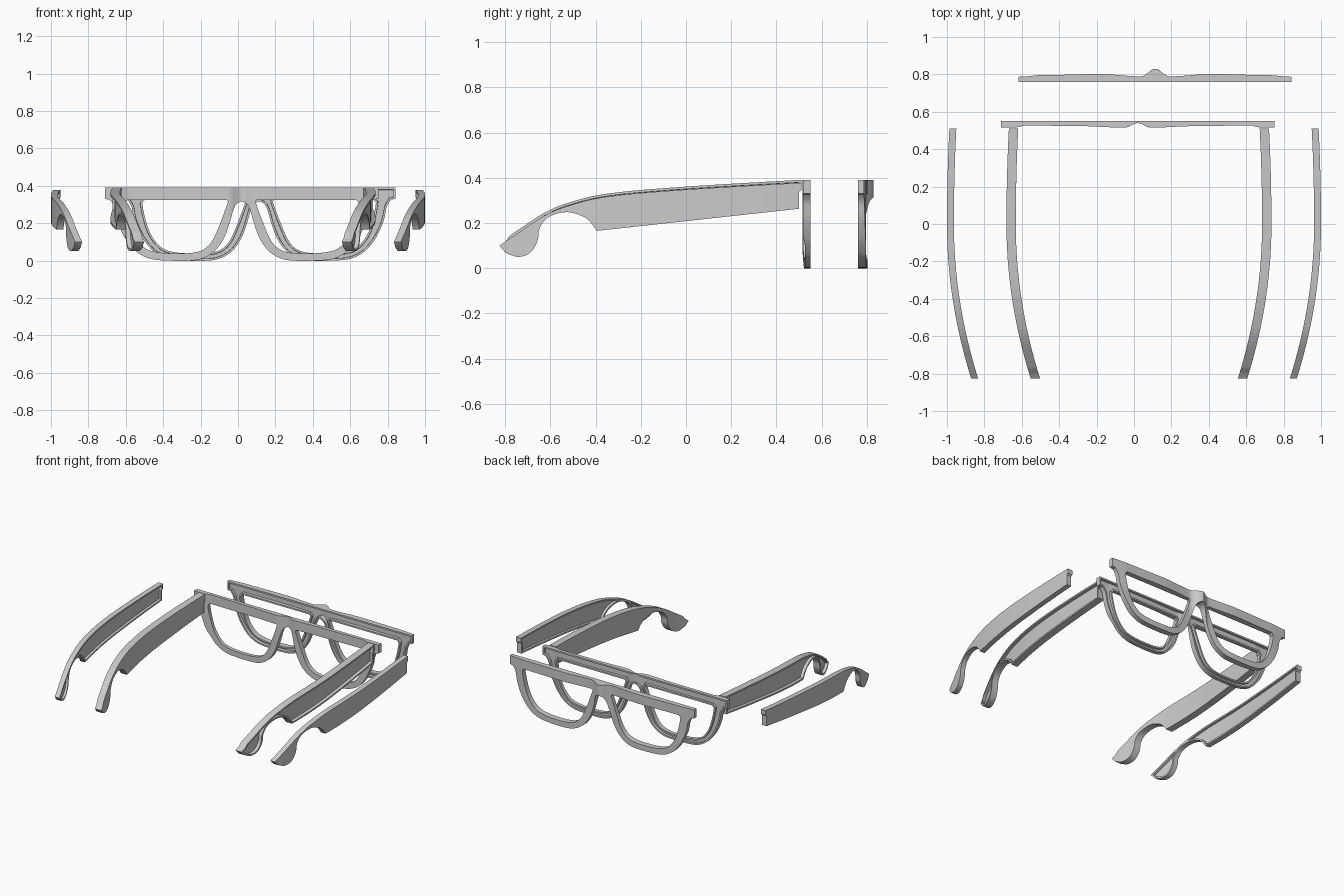
import bpy, bmesh, math

if "Cube" in bpy.data.objects:
    bpy.data.objects.remove(bpy.data.objects["Cube"])


def smooth(pts, n=5):
    """Catmull-Rom through the points."""
    p = [pts[0]] + pts + [pts[-1]]
    out = []
    for i in range(1, len(p) - 2):
        for k in range(n):
            t = k / n
            out.append(tuple(0.5 * (2 * b + (c - a) * t + (2 * a - 5 * b + 4 * c - d) * t * t
                                    + (3 * b - a - 3 * c + d) * t ** 3)
                             for a, b, c, d in zip(p[i - 1], p[i], p[i + 1], p[i + 2])))
    return out + [pts[-1]]


def ease(table, u):
    """Eased lookup in a list of (position, value)."""
    for (a, va), (b, vb) in zip(table, table[1:]):
        if u <= b:
            t = (max(u, a) - a) / (b - a)
            return va + (vb - va) * (3 - 2 * t) * t * t
    return table[-1][1]


def shell_half(name, loops, lip, floor, cuts, place):
    """Plate with a recessed face: w=0 is the open side, w=1 the outer skin."""
    bm = bmesh.new()
    edges = []
    for loop in loops:
        vs = [bm.verts.new((u, v, 0)) for u, v in loop]
        edges += [bm.edges.new((vs[i - 1], vs[i])) for i in range(len(vs))]
    bmesh.ops.triangle_fill(bm, edges=edges, use_beauty=True, normal=(0, 0, -1))
    faces = list(bm.faces)
    rim = [e for e in bm.edges if e.is_boundary]
    skin = {v: bm.verts.new((v.co.x, v.co.y, 1)) for v in list(bm.verts)}
    for e in rim:
        a, b = e.verts
        bm.faces.new((a, b, skin[b], skin[a]))
    for f in faces:
        bm.faces.new([skin[v] for v in f.verts])
    bmesh.ops.recalc_face_normals(bm, faces=list(bm.faces))
    # lip around the edge, then a steep wall down to the recess floor
    for width in (lip, 0.001):
        bm.normal_update()
        bmesh.ops.inset_region(bm, faces=faces, thickness=width, use_boundary=True,
                               use_even_offset=True)
    for v in {v for f in faces for v in f.verts}:
        v.co.z = floor
    # slices that let the part bend
    for c in cuts:
        bmesh.ops.bisect_plane(bm, geom=bm.verts[:] + bm.edges[:] + bm.faces[:],
                               plane_co=(c, 0, 0), plane_no=(1, 0, 0), dist=1e-5)
    for v in bm.verts:
        v.co = place(*v.co)
    bmesh.ops.recalc_face_normals(bm, faces=list(bm.faces))
    me = bpy.data.meshes.new(name)
    bm.to_mesh(me)
    bm.free()
    ob = bpy.data.objects.new(name, me)
    bpy.context.collection.objects.link(ob)
    bpy.ops.object.select_all(action='DESELECT')
    ob.select_set(True)
    bpy.context.view_layer.objects.active = ob
    bpy.ops.object.shade_smooth_by_angle(angle=math.radians(30))
    return ob


# Front frames: half outline and one lens opening, mirrored
half = [(0.73, 0.39), (0.73, 0.33)] + smooth([
    (0.705, 0.325), (0.683, 0.29), (0.668, 0.22), (0.64, 0.15), (0.61, 0.10), (0.56, 0.045),
    (0.49, 0.01), (0.40, 0.0), (0.27, 0.0), (0.20, 0.015), (0.14, 0.055), (0.095, 0.12),
    (0.065, 0.2), (0.048, 0.26), (0.03, 0.3), (0.0, 0.317)])
outline = half + [(-u, z) for u, z in reversed(half[:-1])]
lens = [(0.08, 0.325), (0.612, 0.325)] + smooth([
    (0.625, 0.31), (0.615, 0.25), (0.592, 0.17), (0.56, 0.11), (0.51, 0.062), (0.44, 0.043),
    (0.35, 0.038), (0.26, 0.042), (0.20, 0.062), (0.155, 0.11), (0.115, 0.2), (0.085, 0.28),
    (0.073, 0.315)])
frame_loops = [outline, lens, [(-u, z) for u, z in reversed(lens)]]
frame_cuts = [i * 0.015 for i in range(-46, 47)]

inner_t = [(0, 0.010), (0.07, 0.035), (0.3, 0.027), (0.6, 0.023), (0.65, 0.033), (0.73, 0.033)]
outer_t = [(0, 0.070), (0.075, 0.029), (0.3, 0.042), (0.6, 0.036), (0.73, 0.027)]
shell_half("inner_front_frame", frame_loops, 0.011, 0.55, frame_cuts,
           lambda u, z, w: (0.02 + u, 0.55 - w * ease(inner_t, abs(u)), z))
shell_half("outer_front_frame", frame_loops, 0.011, 0.55, frame_cuts,
           lambda u, z, w: (0.113 + u, 0.76 + w * ease(outer_t, abs(u)), z))

# Temples: side profile with ear hook, bowed inward toward the tip
top = smooth([(0.51, 0.378), (0.0, 0.348), (-0.34, 0.318), (-0.515, 0.278), (-0.625, 0.233),
              (-0.737, 0.16), (-0.825, 0.10)])
tip = smooth([(-0.80, 0.07), (-0.745, 0.05), (-0.69, 0.068), (-0.657, 0.12), (-0.648, 0.175),
              (-0.61, 0.225), (-0.53, 0.248), (-0.458, 0.23), (-0.42, 0.2), (-0.395, 0.165)])
front = [(0.50, 0.263), (0.50, 0.335), (0.51, 0.345)]
temple = top + tip + front
tall_temple = [(y, z + 0.013) for y, z in top[:-3]] + top[-3:] + tip + front
temple_cuts = [-0.8 + i * 0.04 for i in range(33)]


def bow(y):
    return (0.19 if y < 0 else 0.05) * y * y


for side, s, x_in in (("left", -1, 0.682), ("right", 1, 0.735)):
    shell_half(side + "_inner_temple", [tall_temple], 0.011, 0.45, temple_cuts,
               lambda y, z, w: (s * (x_in - bow(y) - 0.05 * w), y, z))
    shell_half(side + "_outer_temple", [temple], 0.011, 0.45, temple_cuts,
               lambda y, z, w: (s * (1.0 - bow(y) - 0.037 * (1 - w)), y, z))
